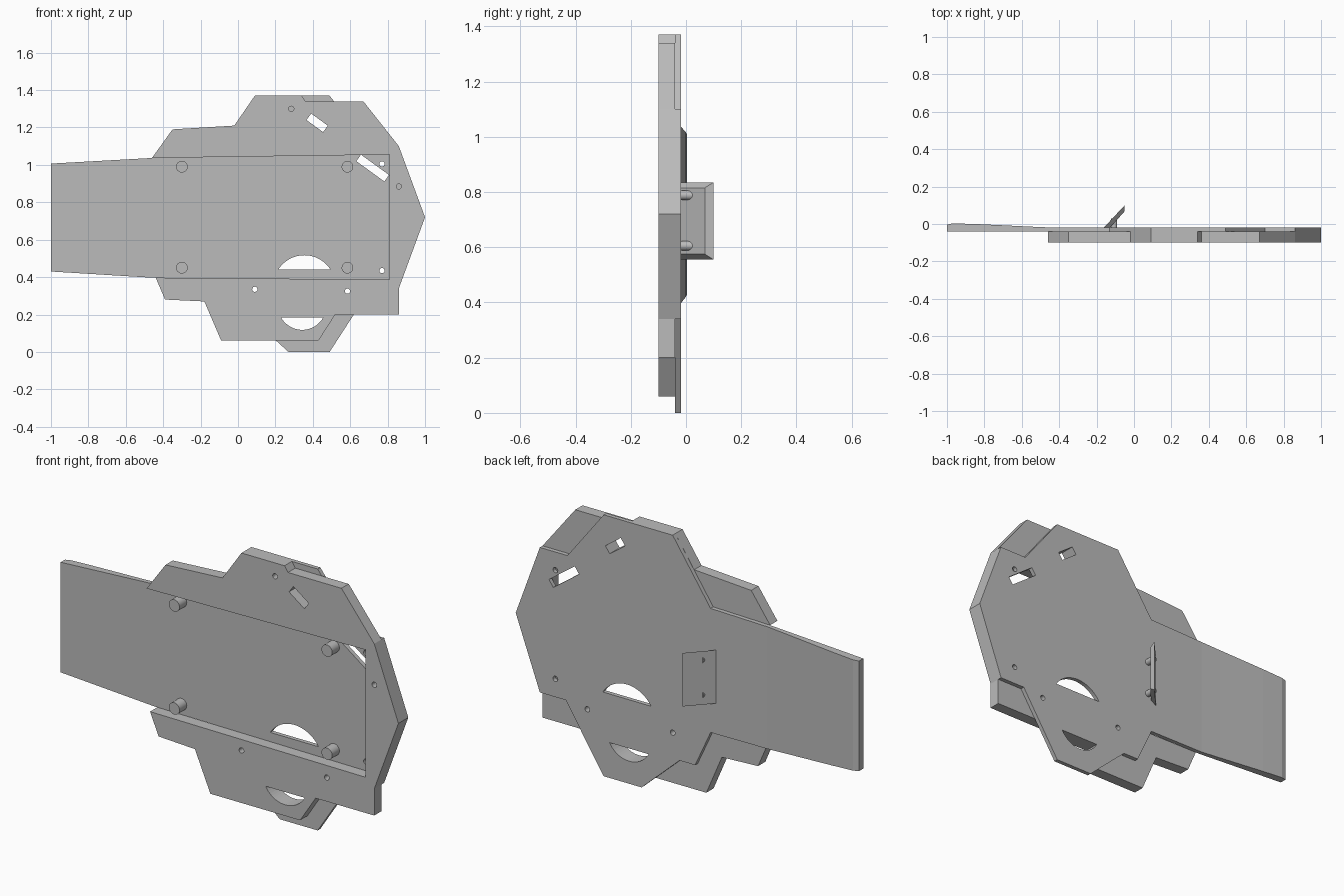
import bpy, bmesh
from math import sin, cos, asin, radians, pi

default = bpy.data.objects.get("Cube")
if default:
    bpy.data.objects.remove(default, do_unlink=True)

grey = bpy.data.materials.new("plain grey")
grey.use_nodes = True
colour = (0.5, 0.5, 0.5, 1)
grey.diffuse_color = colour
grey.node_tree.nodes["Principled BSDF"].inputs["Base Color"].default_value = colour

FRONT, JOINT, BACK = -0.10, -0.04, -0.018


def circle(x, z, r=0.014, n=16):
    return [(x + r * cos(2 * pi * i / n), z + r * sin(2 * pi * i / n)) for i in range(n)]


def slot(x, z, length, width, angle):
    c, s = cos(radians(angle)), sin(radians(angle))
    return [(x + c * u * length / 2 - s * v * width / 2,
             z + s * u * length / 2 + c * v * width / 2)
            for u, v in ((-1, -1), (1, -1), (1, 1), (-1, 1))]


def segment(x, z, half, sag, n=20):
    """Circular segment on a flat chord; a negative sag bulges down."""
    h = abs(sag)
    r = (half * half + h * h) / (2 * h)
    a = asin(half / r)
    up = 1 if sag > 0 else -1
    return [(x + r * sin(t), z + up * (r * cos(t) - r + h))
            for t in (-a + 2 * a * i / n for i in range(n + 1))]


def plate(name, outline, holes, y0, y1):
    """Extruded outline in the x-z plane with openings."""
    curve = bpy.data.curves.new(name, 'CURVE')
    curve.dimensions = '2D'
    curve.fill_mode = 'BOTH'
    curve.extrude = (y1 - y0) / 2
    for loop in [outline] + holes:
        spline = curve.splines.new('POLY')
        spline.points.add(len(loop) - 1)
        for p, (x, z) in zip(spline.points, loop):
            p.co = (x, z, 0, 1)
        spline.use_cyclic_u = True
        spline.use_smooth = False
    ob = bpy.data.objects.new(name, curve)
    ob.rotation_euler.x = pi / 2
    ob.location.y = (y0 + y1) / 2
    bpy.context.collection.objects.link(ob)
    bpy.ops.object.select_all(action='DESELECT')
    ob.select_set(True)
    bpy.context.view_layer.objects.active = ob
    bpy.ops.object.convert(target='MESH')
    ob = bpy.context.view_layer.objects.active
    bm = bmesh.new()
    bm.from_mesh(ob.data)
    bmesh.ops.remove_doubles(bm, verts=bm.verts, dist=0.0001)
    bmesh.ops.recalc_face_normals(bm, faces=bm.faces)
    for f in bm.faces:
        f.smooth = False
    bm.to_mesh(ob.data)
    bm.free()
    ob.data.materials.clear()
    ob.data.materials.append(grey)


def loft(name, rings):
    """Solid through a list of four-cornered rings."""
    bm = bmesh.new()
    rows = [[bm.verts.new(p) for p in ring] for ring in rings]
    for a, b in zip(rows, rows[1:]):
        for i in range(4):
            j = (i + 1) % 4
            bm.faces.new((a[i], a[j], b[j], b[i]))
    bm.faces.new(rows[0])
    bm.faces.new(rows[-1])
    bmesh.ops.recalc_face_normals(bm, faces=bm.faces)
    mesh = bpy.data.meshes.new(name)
    bm.to_mesh(mesh)
    bm.free()
    mesh.materials.append(grey)
    bpy.context.collection.objects.link(bpy.data.objects.new(name, mesh))


def peg(name, x, z, r, y0, y1):
    bpy.ops.mesh.primitive_cylinder_add(vertices=24, radius=r, depth=y1 - y0,
                                        location=(x, (y0 + y1) / 2, z),
                                        rotation=(pi / 2, 0, 0))
    ob = bpy.context.object
    ob.name = name
    ob.data.materials.append(grey)
    bpy.ops.object.shade_smooth_by_angle()


# Openings shared by both plates
through = [slot(0.423, 1.225, 0.11, 0.043, -36),
           segment(0.343, 0.185, 0.113, -0.067),
           circle(0.09, 0.335), circle(0.585, 0.325)]

# Thick front plate, open on one side around a long recess
front_outline = [
    (-0.46, 1.037), (-0.35, 1.19), (-0.02, 1.21), (0.09, 1.37), (0.34, 1.37),
    (0.36, 1.34), (0.67, 1.34), (0.86, 1.10), (1.0, 0.72), (0.86, 0.34),
    (0.86, 0.20), (0.52, 0.20), (0.43, 0.06), (-0.09, 0.06), (-0.18, 0.27),
    (-0.39, 0.28), (-0.44, 0.397), (0.81, 0.387), (0.81, 1.055)]
plate("front_plate", front_outline,
      through + [circle(0.285, 1.30), circle(0.86, 0.885)], FRONT, JOINT)

# Thin back plate
back_outline = [
    (-0.46, 1.037), (-0.13, 1.045), (0.09, 1.37), (0.49, 1.37), (0.70, 1.10),
    (0.86, 1.10), (1.0, 0.72), (0.86, 0.34), (0.71, 0.34), (0.49, 0.0),
    (0.27, 0.0), (0.05, 0.20), (-0.04, 0.20), (-0.13, 0.395), (-0.46, 0.397)]
plate("back_plate", back_outline,
      through + [slot(0.72, 0.983, 0.185, 0.043, -36),
                 segment(0.355, 0.44, 0.14, 0.077),
                 circle(0.77, 1.005), circle(0.77, 0.435)], JOINT, BACK)

# Tongue that thickens gently towards its free end
tongue = []
for x, y in ((-1, -0.004), (-0.97, 0.003), (-0.85, 0.0), (-0.7, -0.007),
             (-0.58, -0.013), (-0.46, BACK)):
    t = (x + 1) / 0.54
    low, high = 0.43 - 0.033 * t, 1.007 + 0.03 * t
    tongue.append([(x, JOINT, low), (x, y, low), (x, y, high), (x, JOINT, high)])
loft("tongue", tongue)

# Pegs in the recess
for side, x in (("right", -0.3), ("left", 0.585)):
    for level, z in (("lower", 0.45), ("upper", 0.99)):
        peg(f"{level}_{side}_peg", x, z, 0.031, FRONT, JOINT)

# Slanted flap with bevelled edges on the back, and its two posts
flap = []
for (xa, ya), (xb, yb), half in (((-0.16, BACK), (-0.05, 0.10), 0.14),
                                 ((-0.127, BACK), (-0.05, 0.068), 0.12)):
    flap.append([(xa, ya, 0.695 - half), (xb, yb, 0.695 - half),
                 (xb, yb, 0.695 + half), (xa, ya, 0.695 + half)])
loft("back_flap", flap)
for level, z in (("lower", 0.605), ("upper", 0.788)):
    peg(f"{level}_flap_post", -0.107, z, 0.017, BACK, 0.03)
